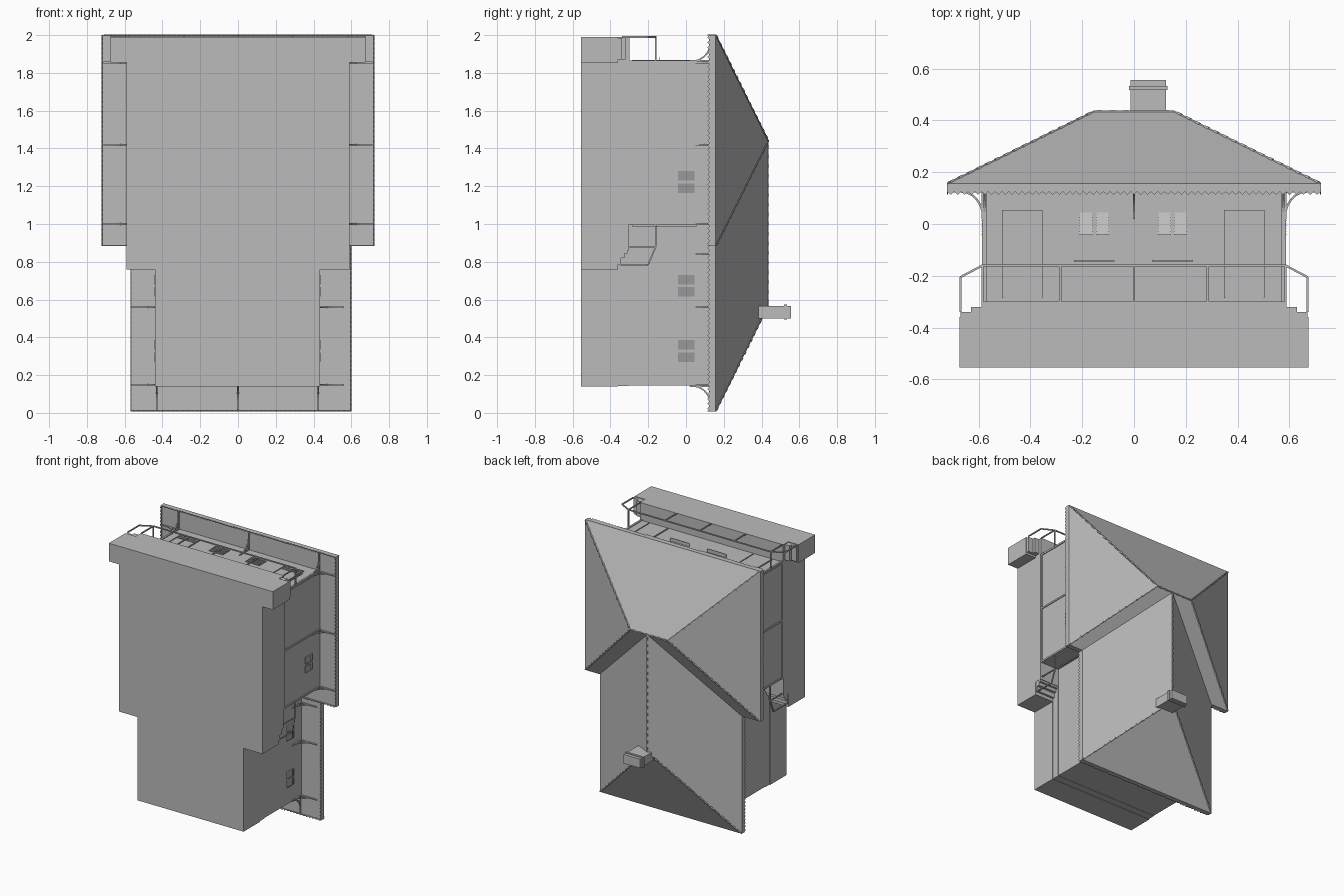
import bpy, bmesh, math
from mathutils import Vector as V, Matrix

if "Cube" in bpy.data.objects:
    bpy.data.objects.remove(bpy.data.objects["Cube"])

# One flat colour for the whole building
grey = bpy.data.materials.new("plain_grey")
grey.diffuse_color = (0.5, 0.5, 0.5, 1)
grey.use_nodes = True
grey.node_tree.nodes["Principled BSDF"].inputs["Base Color"].default_value = grey.diffuse_color


def finish(name, bm):
    bmesh.ops.recalc_face_normals(bm, faces=bm.faces[:])
    me = bpy.data.meshes.new(name)
    bm.to_mesh(me)
    bm.free()
    me.materials.append(grey)
    ob = bpy.data.objects.new(name, me)
    bpy.context.collection.objects.link(ob)
    return ob


def box(bm, a, b):
    a, b = V(a), V(b)
    size = [max(abs(q - p), 0.001) for p, q in zip(a, b)]
    bmesh.ops.create_cube(bm, size=1, matrix=Matrix.Translation((a + b) / 2) @ Matrix.Diagonal((*size, 1)))


def bar(bm, p, q, r=0.004):
    p, q = V(p), V(q)
    d = q - p
    rot = d.to_track_quat('Z', 'Y').to_matrix().to_4x4()
    m = Matrix.Translation((p + q) / 2) @ rot @ Matrix.Diagonal((2 * r, 2 * r, d.length, 1))
    bmesh.ops.create_cube(bm, size=1, matrix=m)


def boxes(name, items):
    bm = bmesh.new()
    for a, b in items:
        box(bm, a, b)
    return finish(name, bm)


# Foundations, floors and walls (building height runs along y)
BASE, SILL, FLOOR, EAVE = -0.555, -0.36, -0.305, 0.13
boxes("wide_foundation", [((-0.59, BASE, 0.76), (0.59, SILL, 1.86))])
boxes("wide_floor", [((-0.59, SILL, 0.86), (0.59, FLOOR, 1.86))])
boxes("wide_walls", [((-0.582, FLOOR, 0.995), (0.582, EAVE, 1.86))])
boxes("narrow_foundation", [((-0.44, BASE, 0.14), (0.435, SILL, 0.8))])
boxes("narrow_floor", [((-0.437, SILL, 0.143), (0.432, FLOOR, 0.9))])
boxes("narrow_walls", [((-0.435, FLOOR, 0.145), (0.43, EAVE, 1.1))])

# Front porch deck with end steps
boxes("porch_base", [((-0.675, BASE, 1.855), (0.675, SILL, 1.99))])
boxes("porch_deck", [((-0.59, SILL, 1.86), (0.59, -0.3, 1.99))])
boxes("porch_steps", [((-w, SILL, 1.87), (w, y, 1.985)) for w, y in ((0.67, -0.34), (0.63, -0.32))])
# Side porch steps
boxes("side_steps", [((s * 0.43, SILL, z), (s * 0.588, y, 0.9))
                     for s in (-1, 1) for z, y in ((0.785, -0.345), (0.82, -0.325), (0.845, -0.31))])

# Railings
bm = bmesh.new()
bar(bm, (-0.59, -0.16, 1.99), (0.59, -0.16, 1.99))
for x in (-0.585, -0.285, 0, 0.285, 0.585):
    bar(bm, (x, -0.3, 1.99), (x, -0.16, 1.99))
for s in (-1, 1):
    bar(bm, (s * 0.585, -0.16, 1.99), (s * 0.67, -0.205, 1.99))
    bar(bm, (s * 0.67, -0.205, 1.99), (s * 0.67, -0.34, 1.99))
    bar(bm, (s * 0.585, -0.16, 1.99), (s * 0.585, -0.16, 1.86))
finish("front_railing", bm)
bm = bmesh.new()
path = [(-0.16, 0.995), (-0.16, 0.88), (-0.2, 0.785), (-0.35, 0.785)]
for s in (-1, 1):
    for (y0, z0), (y1, z1) in zip(path, path[1:]):
        bar(bm, (s * 0.58, y0, z0), (s * 0.58, y1, z1))
    bar(bm, (s * 0.58, -0.3, 0.88), (s * 0.58, -0.16, 0.88))
finish("side_railing", bm)

# Hipped roofs: eave rectangle and ridge line
RIDGE, LIP = 0.435, 0.157
roofs = {
    "wide": ((-0.72, 0.72, 0.885, 2.0), [(-0.155, RIDGE, 1.44), (0.155, RIDGE, 1.44)]),
    "narrow": ((-0.568, 0.598, 0.01, 1.44), [(0.015, RIDGE, 0.57), (0.015, RIDGE, 1.44)]),
}
for name, ((x0, x1, z0, z1), ridge) in roofs.items():
    corners = [(x0, z0), (x1, z0), (x1, z1), (x0, z1)]
    bm = bmesh.new()
    low = [bm.verts.new((x, EAVE, z)) for x, z in corners]
    top = [bm.verts.new((x, LIP, z)) for x, z in corners]
    r0, r1 = [bm.verts.new(p) for p in ridge]
    bm.faces.new(low)
    for i in range(4):
        j = (i + 1) % 4
        bm.faces.new((low[i], low[j], top[j], top[i]))
    a, b, c, d = top
    if name == "wide":
        faces = [(a, b, r1, r0), (b, c, r1), (c, d, r0, r1), (d, a, r0)]
    else:
        faces = [(a, b, r0), (b, c, r1, r0), (c, d, r1), (d, a, r0, r1)]
    for f in faces:
        bm.faces.new(f)
    finish(name + "_roof", bm)

    # Hip and ridge caps with small raised tiles
    bm = bmesh.new()
    near = [ridge[0], ridge[1], ridge[1], ridge[0]] if name == "wide" else [ridge[0], ridge[0]]
    lines = [((x, LIP, z), r) for (x, z), r in zip(corners, near)] + [ridge]
    for p, q in lines:
        p, q = V(p), V(q)
        bar(bm, p, q, 0.003)
        n = int((q - p).length / 0.05)
        for i in range(n):
            bar(bm, p.lerp(q, (i + 0.2) / n), p.lerp(q, (i + 0.6) / n), 0.005)
    finish(name + "_ridge_caps", bm)

    # Sawtooth fringe hanging under the eaves
    bm = bmesh.new()
    end = 0.885 if name == "narrow" else z1
    c = [(x0, z0), (x1, z0), (x1, end), (x0, end)]
    for i in range(4):
        if name == "narrow" and i == 2:
            continue
        p, q = V((c[i][0], 0, c[i][1])), V((c[(i + 1) % 4][0], 0, c[(i + 1) % 4][1]))
        n = round((q - p).length / 0.026)
        for k in range(n):
            a, b = p.lerp(q, k / n), p.lerp(q, (k + 1) / n)
            pts = [a + V((0, LIP, 0)), a + V((0, 0.125, 0)), (a + b) / 2 + V((0, 0.113, 0)),
                   b + V((0, 0.125, 0)), b + V((0, LIP, 0))]
            bm.faces.new([bm.verts.new(v) for v in pts])
    bmesh.ops.remove_doubles(bm, verts=bm.verts[:], dist=0.0005)
    ob = finish(name + "_fringe", bm)
    mod = ob.modifiers.new("thickness", 'SOLIDIFY')
    mod.thickness, mod.offset = 0.004, 0

# Chimney with collar
boxes("chimney", [((-0.013, 0.36, 0.5), (0.123, 0.557, 0.567)),
                  ((-0.02, 0.518, 0.494), (0.13, 0.534, 0.573))])

# Curved eave brackets
bm = bmesh.new()


def bracket(x, z, dx, dz):
    def at(o, y):
        return V((x + dx * o, y, z + dz * o))
    arc = [at(0.085 * (1 - math.cos(t)), 0.02 + 0.105 * math.sin(t))
           for t in [i * math.pi / 12 for i in range(7)]]
    for p, q in zip(arc, arc[1:]):
        bar(bm, p, q)
    bar(bm, at(0.003, 0.02), at(0.003, EAVE))
    bar(bm, at(0, 0.126), at(0.13, 0.126))


for s, wall in ((-1, -0.435), (1, 0.43)):
    for z in (1.0, 1.42, 1.855):
        bracket(s * 0.582, z, s, 0)
    for z in (0.15, 0.56, 0.84):
        bracket(wall, z, s, 0)
for x in (-0.578, 0, 0.578):
    bracket(x, 1.86, 0, 1)
for x in (-0.43, 0, 0.425):
    bracket(x, 0.145, 0, -1)
finish("eave_brackets", bm)

# Wall trim strips
bm = bmesh.new()
for s in (-1, 1):
    for z in (1.0, 1.425, 1.855):
        box(bm, (s * 0.58, FLOOR, z - 0.006), (s * 0.588, EAVE, z + 0.006))
    box(bm, (s * 0.58, FLOOR, 1.0), (s * 0.588, FLOOR + 0.012, 1.86))
    box(bm, (s * 0.57, FLOOR, 1.86), (s * 0.584, EAVE, 1.866))
finish("wall_trim", bm)

# Louvred shutters: o = wall origin, u = along wall, n = outward
UP = V((0, 1, 0))


def panel(bm, o, u, n, u0, u1, v0, v1, depth):
    box(bm, o + u * u0 + UP * v0 - n * 0.002, o + u * u1 + UP * v1 + n * depth)


def shutter(bm, o, u, n, u0, u1, v0=-0.042, v1=0.045, count=8):
    h = (v1 - v0) / count
    for i in range(count):
        v = v0 + i * h
        ends = [[bm.verts.new(o + u * s + UP * a + n * d)
                 for a, d in ((v, 0), (v, 0.008), (v + h, 0.001), (v + h, 0))] for s in (u0, u1)]
        bm.faces.new(ends[0])
        bm.faces.new(ends[1][::-1])
        for k in range(4):
            m = (k + 1) % 4
            bm.faces.new((ends[0][k], ends[1][k], ends[1][m], ends[0][m]))


X, Z = V((1, 0, 0)), V((0, 0, 1))
bm = bmesh.new()
front = V((0, 0, 1.86))
for u0 in (-0.21, -0.146, 0.092, 0.154):
    shutter(bm, front, X, Z, u0, u0 + 0.05)
for s, wall in ((-1, -0.435), (1, 0.43)):
    for w, zs in ((s * 0.582, (1.165, 1.23)), (wall, (0.27, 0.335, 0.617, 0.68))):
        for z in zs:
            shutter(bm, V((w, 0, 0)), Z, X * s, z, z + 0.05)
finish("window_shutters", bm)

# Doors with glazed transoms
bm = bmesh.new()


def door(o, u, n, u0, u1):
    panel(bm, o, u, n, u0, u1, -0.285, 0.055, 0.003)
    for a in (u0, u1 - 0.005):
        panel(bm, o, u, n, a, a + 0.005, -0.285, 0.055, 0.008)
    for v in (0.002, 0.026, 0.05):
        panel(bm, o, u, n, u0, u1, v, v + 0.004, 0.008)
    for i in (1, 2, 3):
        a = u0 + (u1 - u0) * i / 4
        panel(bm, o, u, n, a - 0.002, a + 0.002, 0.002, 0.052, 0.007)


door(front, X, Z, -0.51, -0.353)
door(front, X, Z, 0.348, 0.505)
for s in (-1, 1):
    door(V((0, 0, 0.995)), X * s, -Z, 0.45, 0.565)
finish("doors", bm)

# Bench ledges on the porch wall
boxes("porch_ledges", [((x, -0.144, 1.86), (x + 0.157, -0.139, 1.885)) for x in (-0.232, 0.07)])
